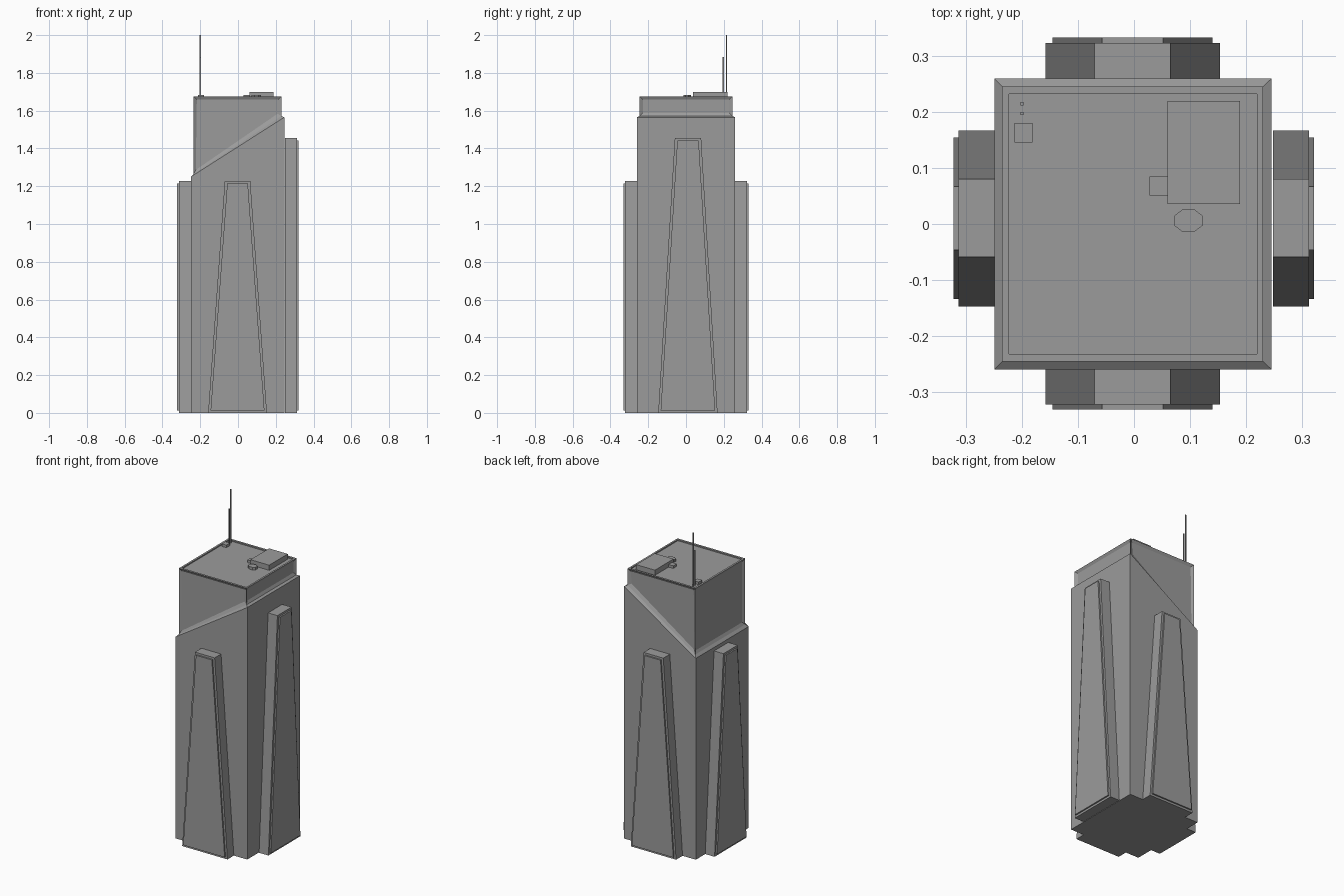
import bpy, bmesh
from math import pi
from mathutils import Matrix

if "Cube" in bpy.data.objects:
    bpy.data.objects.remove(bpy.data.objects["Cube"])

# Dark grey used for the whole model
grey = bpy.data.materials.new("dark_grey")
grey.diffuse_color = (0.33, 0.33, 0.33, 1)
grey.use_nodes = True
grey.node_tree.nodes["Principled BSDF"].inputs["Base Color"].default_value = grey.diffuse_color


def finish(name, bm):
    bmesh.ops.recalc_face_normals(bm, faces=bm.faces)
    mesh = bpy.data.meshes.new(name)
    bm.to_mesh(mesh)
    bm.free()
    mesh.materials.append(grey)
    obj = bpy.data.objects.new(name, mesh)
    bpy.context.collection.objects.link(obj)
    return obj


def loft(bm, rings):
    """Skin a stack of equal-length rings and cap both ends."""
    loops = [[bm.verts.new(p) for p in ring] for ring in rings]
    n = len(loops[0])
    walls = []
    for a, b in zip(loops, loops[1:]):
        walls.append([bm.faces.new((a[i], a[(i + 1) % n], b[(i + 1) % n], b[i]))
                      for i in range(n)])
    bm.faces.new(loops[0][::-1])
    bm.faces.new(loops[-1])
    return walls


def rect(x0, x1, y, z_left, z_right):
    return [(x0, -y, z_left), (x1, -y, z_right), (x1, y, z_right), (x0, y, z_left)]


def box(name, x0, x1, y0, y1, z0, z1):
    bm = bmesh.new()
    loft(bm, [[(x0, y0, z), (x1, y0, z), (x1, y1, z), (x0, y1, z)] for z in (z0, z1)])
    return finish(name, bm)


# Tower: shaft with slanted shoulder, then set-back crown with parapet and sunken roof
bm = bmesh.new()
walls = loft(bm, [
    rect(-0.249, 0.245, 0.259, 0, 0),
    rect(-0.249, 0.245, 0.259, 1.25, 1.565),
    rect(-0.235, 0.230, 0.245, 1.265, 1.572),
    rect(-0.235, 0.230, 0.245, 1.675, 1.675),
    rect(-0.223, 0.219, 0.232, 1.675, 1.675),
    rect(-0.223, 0.219, 0.232, 1.668, 1.668),
])
bmesh.ops.recalc_face_normals(bm, faces=bm.faces)
# Recessed bevelled panels on the four crown walls
bmesh.ops.inset_individual(bm, faces=walls[2], thickness=0.024, depth=-0.009)
finish("tower_body", bm)


# Tapered buttress with a raised face panel, built facing -y and turned into place
def buttress(name, angle, root, reach, bottom, top, height):
    def trapezoid(y, inset, z0, z1):
        return [(bottom[0] + inset, y, z0), (bottom[1] - inset, y, z0),
                (top[1] - inset, y, z1), (top[0] + inset, y, z1)]
    bm = bmesh.new()
    loft(bm, [trapezoid(-root, 0, 0, height),
              trapezoid(-reach, 0, 0, height),
              trapezoid(-reach, 0.013, 0.013, height - 0.013),
              trapezoid(-reach - 0.009, 0.013, 0.013, height - 0.013)])
    bm.transform(Matrix.Rotation(angle, 4, 'Z'))
    finish(name, bm)


buttress("front_buttress", 0, 0.255, 0.322, (-0.158, 0.153), (-0.070, 0.065), 1.228)
buttress("back_buttress", pi, 0.255, 0.323, (-0.153, 0.158), (-0.065, 0.070), 1.228)
buttress("left_buttress", -pi / 2, 0.245, 0.313, (-0.167, 0.147), (-0.080, 0.059), 1.228)
buttress("right_buttress", pi / 2, 0.248, 0.312, (-0.147, 0.167), (-0.059, 0.080), 1.456)

# Rooftop equipment
box("plant_room", 0.060, 0.189, 0.036, 0.219, 1.66, 1.70)
box("plant_annex", 0.028, 0.061, 0.051, 0.085, 1.66, 1.684)
box("roof_vent", -0.213, -0.181, 0.145, 0.180, 1.66, 1.684)
bm = bmesh.new()
bmesh.ops.create_cone(bm, cap_ends=True, segments=8, radius1=1, radius2=1, depth=1,
                      matrix=Matrix.Translation((0.097, 0.006, 1.672))
                      @ Matrix.Diagonal((0.028, 0.0215, 0.024, 1))
                      @ Matrix.Rotation(pi / 8, 4, 'Z'))
finish("roof_tank", bm)

# Antenna masts
for name, y, z in (("tall_antenna", 0.214, 2.0), ("short_antenna", 0.197, 1.885)):
    box(name, -0.2025, -0.1965, y - 0.003, y + 0.003, 1.66, z)
